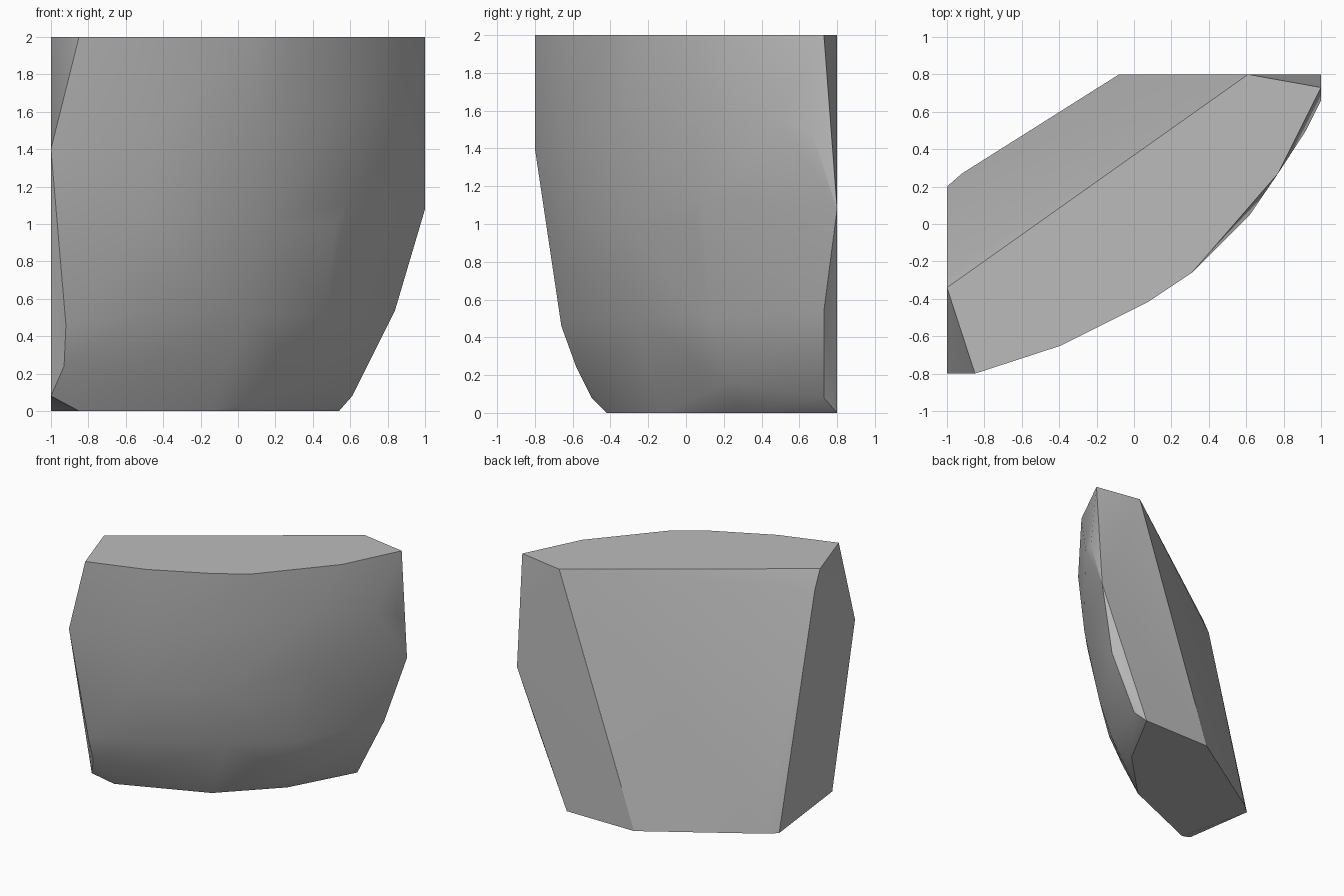
import bpy
import bmesh
import math
from mathutils import Vector

cube = bpy.data.objects.get("Cube")
if cube:
    bpy.data.objects.remove(cube, do_unlink=True)

# Stone colour
stone = bpy.data.materials.new("stone_grey")
stone.use_nodes = True
grey = (0.5, 0.5, 0.5, 1.0)
stone.diffuse_color = grey
stone.node_tree.nodes["Principled BSDF"].inputs["Base Color"].default_value = grey

# Outlines of the flat cut top and bottom
top = [(-1, -.34), (-.85, -.8), (-.39, -.65), (.07, -.42),
       (.31, -.26), (.77, .27), (1, .73), (.61, .8)]
bottom = [(-1, .2), (-.92, .27), (-.08, .8), (.54, .8),
          (.26, .28), (-.15, -.13), (-.85, -.42)]
points = [(x, y, 2) for x, y in top] + [(x, y, 0) for x, y in bottom]

# Corners of the broken sides
points += [(-1, -.8, 1.4), (-.92, -.66, .46), (-.93, -.58, .24), (-1, -.5, .08),
           (-1, -.27, 1.85), (1, .8, 1.08), (.84, .73, .54), (.61, .73, .08),
           (1, .66, 1.5), (.92, .5, 1.55), (.62, .05, 1.62),
           (.59, .09, 1.12), (.42, .22, .16)]

# Gently domed front, running diagonally
along = Vector((.816, .578, 0))
outward = Vector((.578, -.816, 0))
for z, bulge in ((1.5, .38), (1.0, .33), (.5, .23), (.22, .12)):
    for t in (-.75, -.1, .45):
        depth = bulge - .22 * (t + .1) ** 2
        points.append(along * t + outward * depth + Vector((0, 0, z)))

# Wrap the corners into one solid chunk
bm = bmesh.new()
for p in points:
    bm.verts.new(p)
hull = bmesh.ops.convex_hull(bm, input=bm.verts[:])
spare = {g for g in hull["geom_interior"] + hull["geom_unused"]
         if isinstance(g, bmesh.types.BMVert)}
bmesh.ops.delete(bm, geom=list(spare), context="VERTS")
bmesh.ops.dissolve_limit(bm, angle_limit=math.radians(1),
                         verts=bm.verts[:], edges=bm.edges[:])
bmesh.ops.recalc_face_normals(bm, faces=bm.faces[:])

mesh = bpy.data.meshes.new("stone_shard")
bm.to_mesh(mesh)
bm.free()
mesh.materials.append(stone)
shard = bpy.data.objects.new("stone_shard", mesh)
bpy.context.collection.objects.link(shard)

# Smooth dome, sharp broken edges
bpy.ops.object.select_all(action="DESELECT")
shard.select_set(True)
bpy.context.view_layer.objects.active = shard
bpy.ops.object.shade_smooth_by_angle(angle=math.radians(30))
